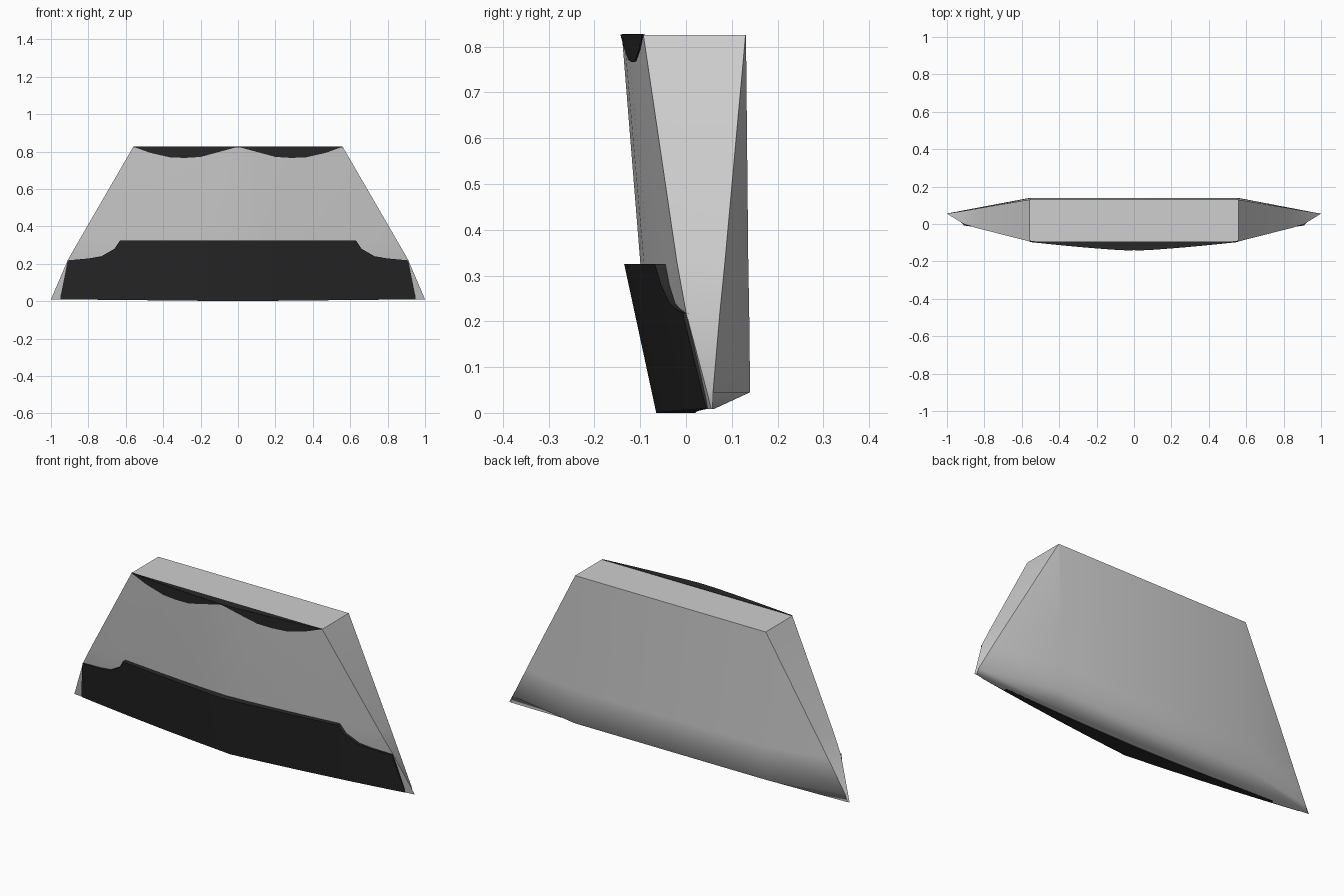
import bpy, bmesh, math

if "Cube" in bpy.data.objects:
    bpy.data.objects.remove(bpy.data.objects["Cube"])


def material(name, rgb):
    m = bpy.data.materials.new(name)
    m.diffuse_color = (*rgb, 1)
    m.use_nodes = True
    m.node_tree.nodes["Principled BSDF"].inputs["Base Color"].default_value = m.diffuse_color
    return m


GREY = material("light grey", (0.62, 0.62, 0.62))
DARK = material("near black", (0.022, 0.022, 0.022))


def finish(name, bm, mat, angle):
    bmesh.ops.recalc_face_normals(bm, faces=bm.faces)
    me = bpy.data.meshes.new(name)
    bm.to_mesh(me)
    bm.free()
    me.materials.append(mat)
    ob = bpy.data.objects.new(name, me)
    bpy.context.collection.objects.link(ob)
    bpy.ops.object.select_all(action='DESELECT')
    ob.select_set(True)
    bpy.context.view_layer.objects.active = ob
    bpy.ops.object.shade_smooth_by_angle(angle=math.radians(angle))
    return ob


def loft(name, rings, mat, angle):
    # Skin closed rings and cap both ends
    bm = bmesh.new()
    vs = [[bm.verts.new(p) for p in r] for r in rings]
    n = len(vs[0])
    for a, b in zip(vs, vs[1:]):
        for i in range(n):
            j = (i + 1) % n
            bm.faces.new((a[i], a[j], b[j], b[i]))
    bm.faces.new(vs[0])
    bm.faces.new(vs[-1])
    return finish(name, bm, mat, angle)


# Main panel: z, half width, front centre y, front corner y, side-back x/y, back y
LEVELS = [
    (0.825, 0.56, -0.140, -0.093, 0.56, 0.130, 0.131),
    (0.33, 0.847, -0.100, -0.020, 0.827, 0.085, 0.136),
    (0.22, 0.910, -0.088, 0.000, 0.886, 0.074, 0.138),
    (0.045, 0.985, -0.062, 0.046, 0.978, 0.059, 0.140),
    (0.008, 1.000, -0.055, 0.055, 0.990, 0.058, 0.060),
]
N = 12
rings = []
for z, w, c, k, sx, sy, by in LEVELS:
    front = [(w * t, c + (k - c) * abs(t) ** 1.3, z)
             for t in (2 * i / N - 1 for i in range(N + 1))]
    rings.append(front + [(sx, sy, z), (0.555, by, z), (-0.555, by, z), (-sx, sy, z)])
loft("main_panel", rings, GREY, 50)


# Lower dark panel: protruding, bowed, with stepped ends
def lower_y(x, z):
    return -0.065 - 0.07 * z / 0.325 + 0.085 * x + 0.033 * x * x


half = [(0, 0.325), (0.2, 0.325), (0.42, 0.325), (0.63, 0.325), (0.66, 0.28),
        (0.73, 0.24), (0.80, 0.228), (0.91, 0.218), (0.95, 0.01)]
xs = [(x, zt, 0.01 * x) for x, zt in half[:-1]] + [(0.948, 0.03, 0.0095)]
sections = [(-x, zt, zb) for x, zt, zb in reversed(xs[1:])] + xs
rings = []
for x, zt, zb in sections:
    a = abs(x)
    d = 0.08 * (1 - a) + 0.005
    yt, yb = lower_y(a, zt), lower_y(a, zb)
    rings.append([(x, yt, zt), (x, yb, zb), (x, yb + d, zb), (x, yt + d, zt)])
loft("lower_dark_panel", rings, DARK, 30)


# Upper trim: two scallops hanging below the top edge of the front
def top_y(x):
    return -0.14 + 0.047 * (abs(x) / 0.56) ** 1.3


drop = [(0.005, 0.002), (0.10, 0.028), (0.20, 0.055), (0.28, 0.06), (0.36, 0.058),
        (0.47, 0.033), (0.555, 0.002)]
for s, side in ((-1, "left"), (1, "right")):
    rings = []
    for x, d in drop:
        y = top_y(x)
        yl = y + 0.08 * d
        rings.append([(s * x, y - 0.003, 0.826), (s * x, yl - 0.003, 0.826 - d),
                      (s * x, yl + 0.004, 0.826 - d), (s * x, y + 0.004, 0.826)])
    loft("upper_trim_" + side, rings, DARK, 30)

# Dark strip on the top, between the bowed front edge and its chord
rings = []
for z in (0.822, 0.827):
    rings.append([(0.56 * t, top_y(0.56 * t), z)
                  for t in (2 * i / N - 1 for i in range(N + 1))])
loft("top_front_strip", rings, DARK, 30)
